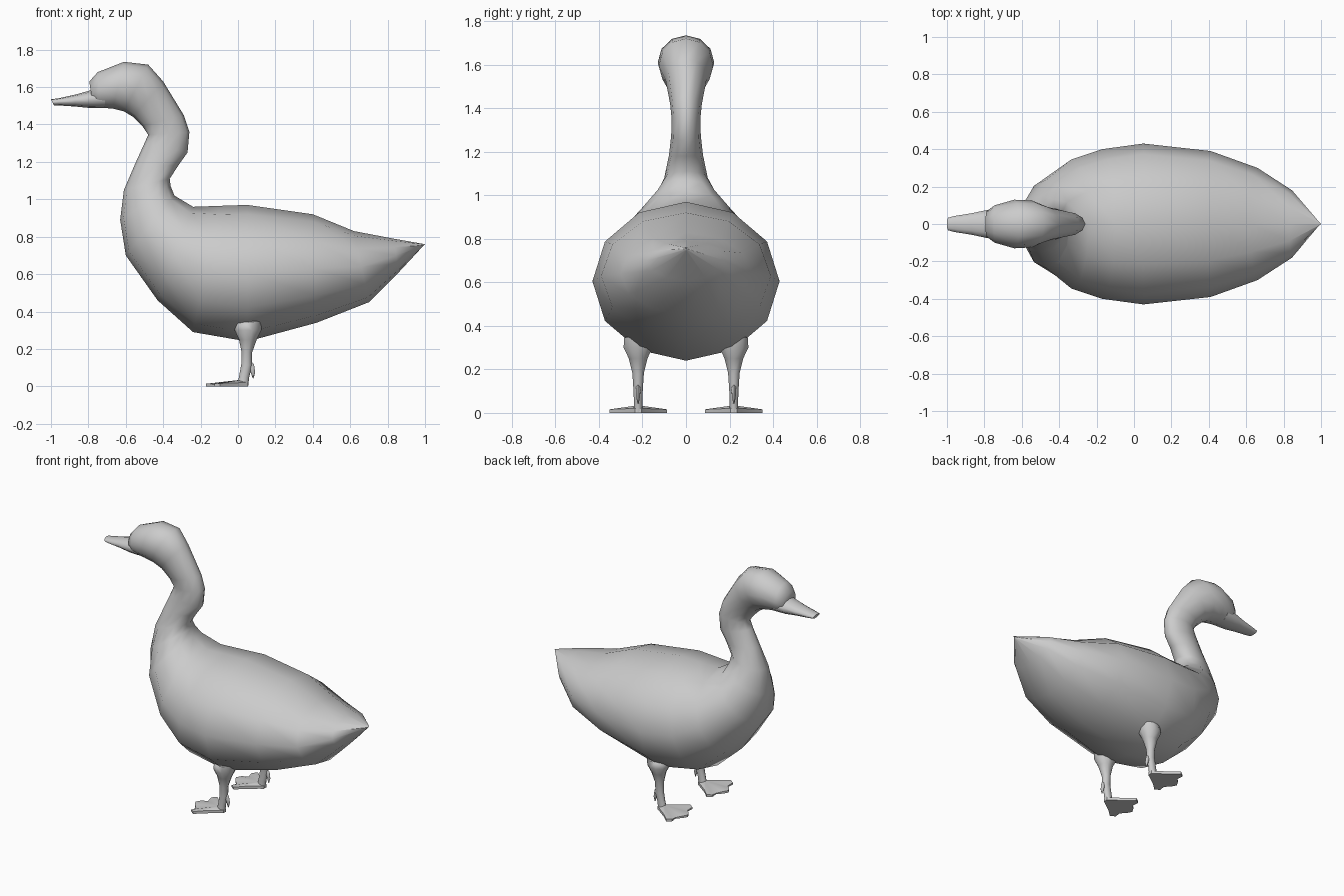
import bpy, bmesh
from math import sin, cos, pi, radians

if "Cube" in bpy.data.objects:
    bpy.data.objects.remove(bpy.data.objects["Cube"])


def finish(name, bm, mirror=False, angle=60):
    bmesh.ops.recalc_face_normals(bm, faces=bm.faces)
    mesh = bpy.data.meshes.new(name)
    bm.to_mesh(mesh)
    bm.free()
    ob = bpy.data.objects.new(name, mesh)
    bpy.context.collection.objects.link(ob)
    bpy.ops.object.select_all(action='DESELECT')
    ob.select_set(True)
    bpy.context.view_layer.objects.active = ob
    bpy.ops.object.shade_smooth_by_angle(angle=radians(angle))
    if mirror:
        mod = ob.modifiers.new("Mirror", 'MIRROR')
        mod.use_axis = (False, True, False)
    return ob


def loft(name, sections, sides=12, y=0, mirror=False):
    """Elliptical rings, each given as top x, top z, bottom x, bottom z, half width."""
    bm = bmesh.new()
    rings = []
    for tx, tz, bx, bz, w in sections:
        ring = []
        for i in range(sides):
            a = 2 * pi * i / sides
            t = (1 + cos(a)) / 2
            ring.append(bm.verts.new((bx + (tx - bx) * t, y + w * sin(a), bz + (tz - bz) * t)))
        rings.append(ring)
    for r, s in zip(rings, rings[1:]):
        for i in range(sides):
            j = (i + 1) % sides
            bm.faces.new((r[i], r[j], s[j], s[i]))
    bm.faces.new(rings[0])
    bm.faces.new(rings[-1])
    return finish(name, bm, mirror)


# Body, neck and head as one skin from tail to face
loft("body", [
    (1.00, .76, .985, .745, .004),
    (.83, .79, .86, .61, .18),
    (.62, .83, .70, .45, .30),
    (.40, .92, .42, .34, .39),
    (.05, .97, .05, .24, .43),
    (-.10, .965, -.24, .29, .40),
    (-.24, .96, -.43, .46, .345),
    (-.34, 1.02, -.60, .70, .235),
    (-.36, 1.07, -.63, .89, .15),
    (-.365, 1.11, -.61, 1.05, .10),
    (-.32, 1.18, -.55, 1.19, .078),
    (-.27, 1.25, -.50, 1.30, .068),
    (-.26, 1.36, -.48, 1.345, .066),
    (-.29, 1.45, -.51, 1.39, .073),
    (-.40, 1.63, -.56, 1.44, .095),
    (-.48, 1.72, -.61, 1.47, .125),
    (-.61, 1.735, -.67, 1.485, .13),
    (-.75, 1.68, -.74, 1.49, .10),
    (-.795, 1.63, -.775, 1.495, .07),
])

# Flattened beak
loft("beak", [
    (-.71, 1.60, -.71, 1.488, .088),
    (-.79, 1.582, -.79, 1.488, .078),
    (-.87, 1.56, -.87, 1.496, .06),
    (-.96, 1.54, -.96, 1.502, .045),
    (-1.0, 1.535, -.985, 1.503, .035),
], sides=10)

# Legs with a bulging thigh
loft("legs", [
    (.015, .35, .095, .36, .04),
    (-.015, .335, .13, .35, .068),
    (-.018, .30, .125, .30, .07),
    (.005, .25, .10, .25, .045),
    (.018, .19, .075, .18, .028),
    (.018, .12, .075, .11, .023),
    (.005, .05, .06, .05, .02),
    (-.005, .005, .055, .005, .022),
], sides=10, y=.22, mirror=True)

# Hind toe spurs
loft("hind_toes", [
    (.06, .145, .05, .11, .008),
    (.085, .12, .06, .09, .012),
    (.092, .075, .068, .075, .010),
    (.083, .042, .078, .044, .003),
], sides=6, y=.22, mirror=True)

# Webbed feet: toes stand slightly above the web between them
half = [(-.15, .035, .014), (-.12, .065, .007), (-.125, .11, .014),
        (-.095, .132, .016), (-.045, .085, .018), (.03, .03, .02), (.053, .015, .02)]
outline = [(-.17, 0, .014)] + half + [(x, -y, z) for x, y, z in reversed(half)]
bm = bmesh.new()
upper = [bm.verts.new((x, y + .22, z)) for x, y, z in outline]
lower = [bm.verts.new((x, y + .22, 0)) for x, y, z in outline]
ankle = bm.verts.new((.015, .22, .035))
for i in range(len(outline)):
    j = (i + 1) % len(outline)
    bm.faces.new((upper[i], upper[j], ankle))
    bm.faces.new((lower[i], lower[j], upper[j], upper[i]))
bm.faces.new(lower)
finish("webbed_feet", bm, mirror=True, angle=40)
